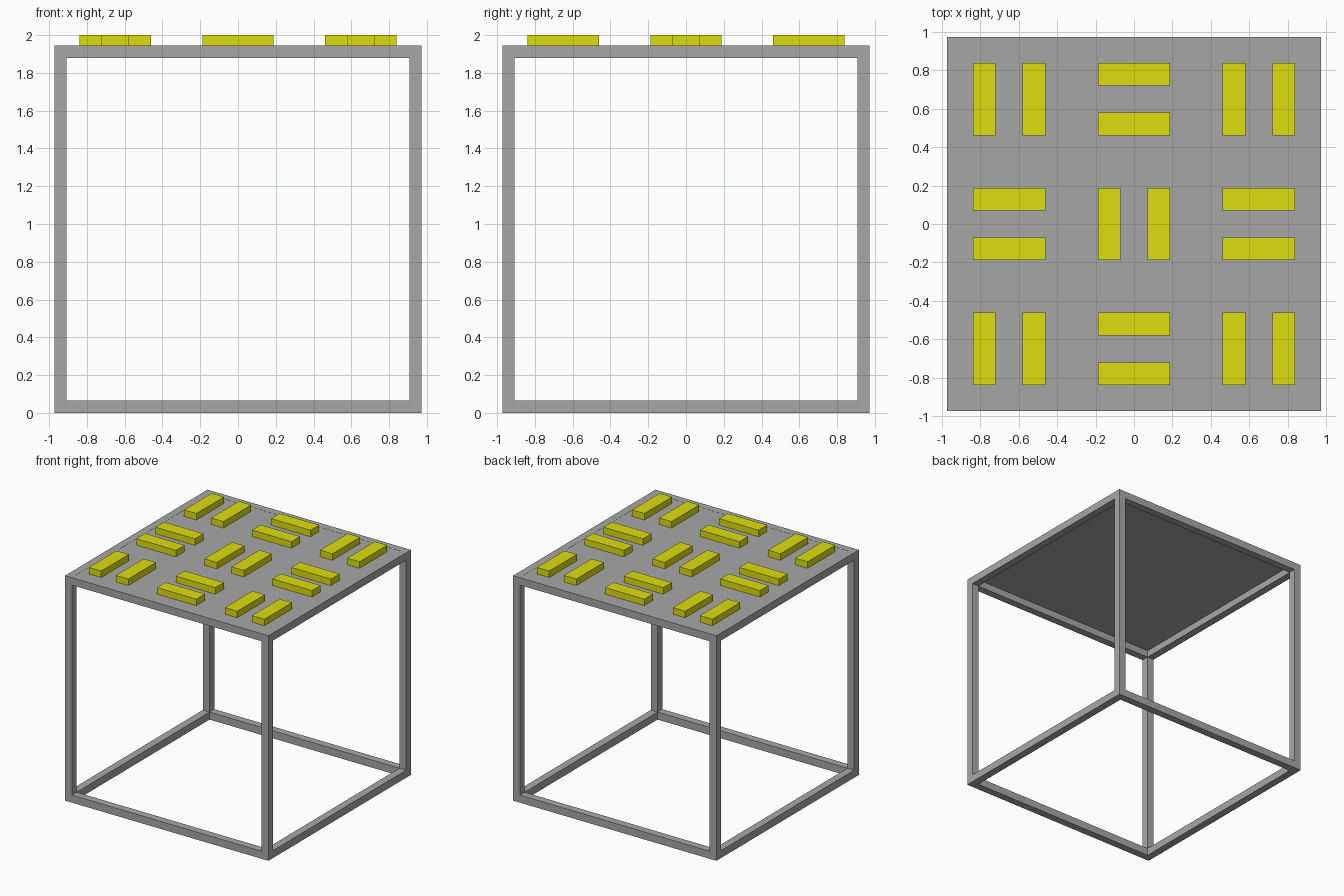
import bpy, bmesh
from mathutils import Vector

if "Cube" in bpy.data.objects:
    bpy.data.objects.remove(bpy.data.objects["Cube"])

HALF, TOP, BAR = 0.972, 1.944, 0.065   # frame half width, frame height, bar thickness


def material(name, rgb):
    m = bpy.data.materials.new(name)
    m.diffuse_color = (*rgb, 1)
    m.use_nodes = True
    m.node_tree.nodes["Principled BSDF"].inputs["Base Color"].default_value = m.diffuse_color
    return m


grey = material("grey metal", (0.39, 0.39, 0.39))
yellow = material("yellow", (0.73, 0.73, 0.005))


def finish(name, bm, mat):
    me = bpy.data.meshes.new(name)
    bmesh.ops.recalc_face_normals(bm, faces=bm.faces)
    bm.to_mesh(me)
    bm.free()
    me.materials.append(mat)
    ob = bpy.data.objects.new(name, me)
    bpy.context.collection.objects.link(ob)
    return ob


def box(name, centre, size, mat):
    bm = bmesh.new()
    bmesh.ops.create_cube(bm, size=1)
    bmesh.ops.scale(bm, vec=Vector(size), verts=bm.verts)
    bmesh.ops.translate(bm, vec=Vector(centre), verts=bm.verts)
    return finish(name, bm, mat)


# Cube frame: four posts, then rails at the bottom and top
c = HALF - BAR / 2
inner = 2 * (HALF - BAR)
for sx in (-1, 1):
    for sy in (-1, 1):
        box("corner_post", (sx * c, sy * c, TOP / 2), (BAR, BAR, TOP), grey)
for level, z in (("bottom", BAR / 2), ("top", TOP - BAR / 2)):
    for s in (-1, 1):
        box(level + "_rail_x", (0, s * c, z), (inner, BAR, BAR), grey)
        box(level + "_rail_y", (s * c, 0, z), (BAR, inner, BAR), grey)

# Thin sheet closing the top of the frame
box("top_panel", (0, 0, TOP - 0.003), (inner, inner, 0.004), grey)

# Pairs of raised blocks in a 3 x 3 basket-weave pattern
PITCH, LENGTH, WIDTH = 0.65, 0.377, 0.118
offset = (LENGTH - WIDTH) / 2
height = 2 - TOP
for i in (-1, 0, 1):
    for j in (-1, 0, 1):
        for s in (-1, 1):
            along_y = (i + j) % 2 == 0
            dx, dy = (s * offset, 0) if along_y else (0, s * offset)
            size = (WIDTH, LENGTH, height) if along_y else (LENGTH, WIDTH, height)
            box("raised_block", (i * PITCH + dx, j * PITCH + dy, TOP + height / 2), size, yellow)
